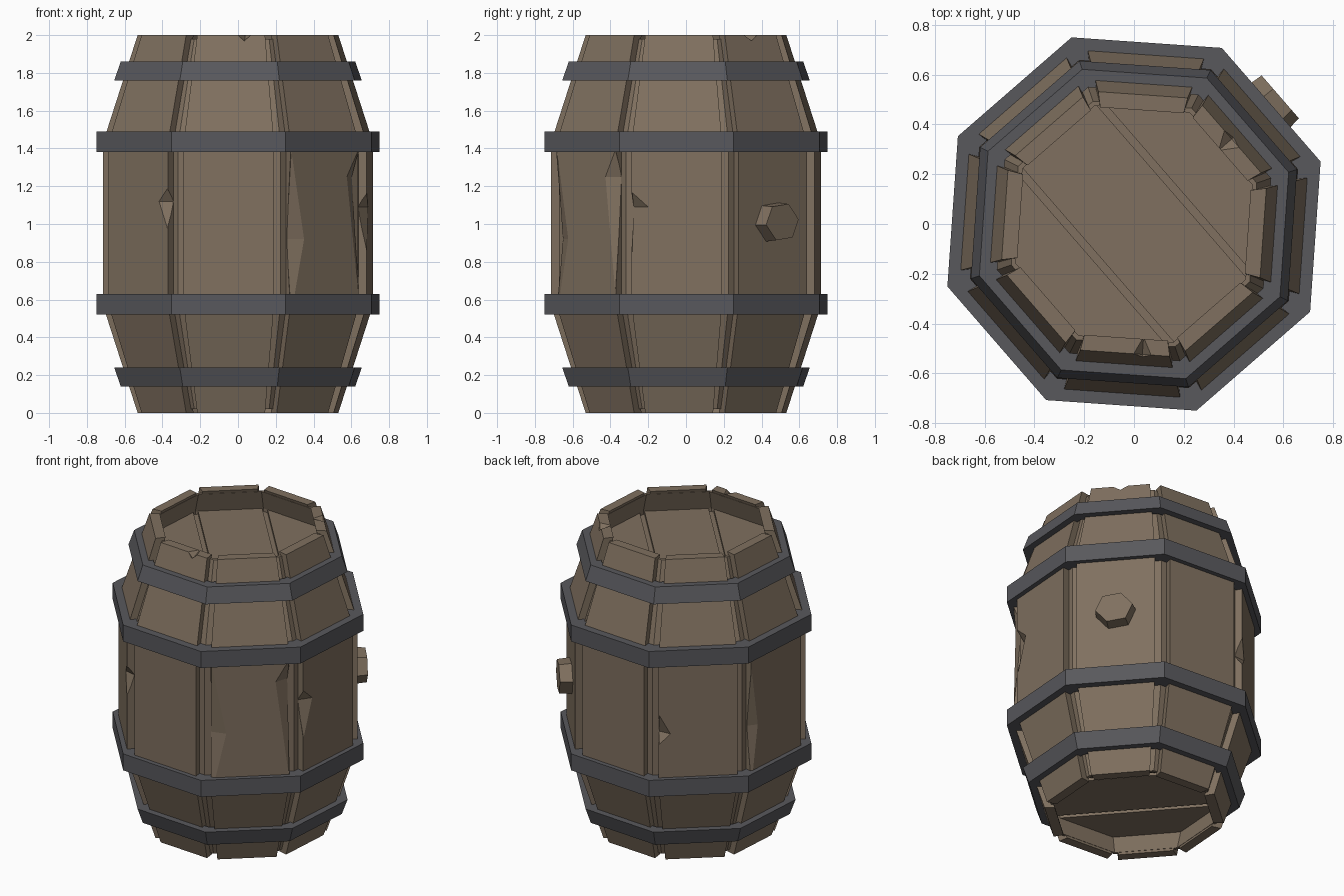
import bpy, bmesh, math
from mathutils import Vector

if "Cube" in bpy.data.objects:
    bpy.data.objects.remove(bpy.data.objects["Cube"])

C8 = math.cos(math.pi / 8)
FIRST = 41  # direction (degrees) of the stave carrying the plug


def material(name, rgb):
    m = bpy.data.materials.new(name)
    m.diffuse_color = (*rgb, 1)
    m.use_nodes = True
    m.node_tree.nodes["Principled BSDF"].inputs["Base Color"].default_value = m.diffuse_color
    return m


WOOD = material("brown wood", (0.215, 0.163, 0.115))
IRON = material("dark iron", (0.098, 0.098, 0.108))


def finish(bm, name, mat):
    bmesh.ops.recalc_face_normals(bm, faces=bm.faces)
    me = bpy.data.meshes.new(name)
    bm.to_mesh(me)
    bm.free()
    me.materials.append(mat)
    ob = bpy.data.objects.new(name, me)
    bpy.context.collection.objects.link(ob)
    return ob


def octagon_lathe(profile, closed):
    """Eight-sided sweep of (apothem, z) points; an open profile gets end caps."""
    bm = bmesh.new()
    rings = []
    for a, z in profile:
        ring = []
        for k in range(8):
            t = math.radians(FIRST + 22.5 + 45 * k)
            ring.append(bm.verts.new((a / C8 * math.cos(t), a / C8 * math.sin(t), z)))
        rings.append(ring)
    n = len(rings)
    for i in range(n if closed else n - 1):
        r, s = rings[i], rings[(i + 1) % n]
        for k in range(8):
            bm.faces.new((r[k], r[(k + 1) % 8], s[(k + 1) % 8], s[k]))
    if not closed:
        bm.faces.new(rings[0])
        bm.faces.new(rings[-1])
    return bm


def place(angle, r, t, z):
    """Point at outward distance r and sideways offset t for a stave direction."""
    a = math.radians(angle)
    return Vector((r * math.cos(a) - t * math.sin(a), r * math.sin(a) + t * math.cos(a), z))


# core wall seen in the gaps between staves, with recessed floors at both ends
finish(octagon_lathe([(0.50, 0.17), (0.50, 0.15), (0.462, 0.02), (0.48, 0.02), (0.655, 0.57),
                      (0.655, 1.43), (0.48, 1.98), (0.462, 1.98), (0.50, 1.85), (0.50, 1.83)],
                     False), "barrel_core", WOOD)

# head planks, three at each end
NORMAL = place(FIRST, 1, 0, 0)
for end, z0, z1 in (("bottom", 0.15, 0.19), ("top", 1.81, 1.85)):
    for i, (lo, hi) in enumerate(((-1, -0.22), (-0.19, 0.20), (0.23, 1))):
        bm = octagon_lathe([(0.505, z0), (0.505, z1)], False)
        for d, s in ((lo, -1), (hi, 1)):
            if abs(d) < 1:
                g = bm.verts[:] + bm.edges[:] + bm.faces[:]
                cut = bmesh.ops.bisect_plane(bm, geom=g, plane_co=NORMAL * d,
                                             plane_no=NORMAL * s, clear_outer=True)
                bmesh.ops.holes_fill(bm, edges=[e for e in cut["geom_cut"]
                                                if isinstance(e, bmesh.types.BMEdge)], sides=0)
        finish(bm, f"{end}_head_plank_{i + 1}", WOOD)

# iron hoops
for name, pts in (("lower_wide_hoop", (0.730, 0.52, 0.730, 0.63)),
                  ("upper_wide_hoop", (0.730, 1.38, 0.730, 1.49)),
                  ("lower_end_hoop", (0.605, 0.14, 0.638, 0.24)),
                  ("upper_end_hoop", (0.638, 1.76, 0.605, 1.86))):
    a0, z0, a1, z1 = pts
    th = 0.09 if "wide" in name else 0.07
    finish(octagon_lathe([(a0, z0), (a1, z1), (a1 - th, z1), (a0 - th, z0)], True), name, IRON)

# chips per stave: outward distance, sideways offset, height, half sizes, peak shift in z
CHIPS = {
    -139: [(0.71, 0.235, 1.12, 0.06, 0.08, 0.08, 0.17)],
    -4: [(0.71, -0.235, 1.09, 0.06, 0.10, 0.09, 0.29)],
    -49: [(0.70, -0.235, 0.92, 0.04, 0.09, 0.47, 0.40),
          (0.70, 0.235, 1.25, 0.05, 0.08, 0.14, 0.62)],
    131: [(0.71, -0.235, 0.92, 0.06, 0.08, 0.15, 0.08)],
    176: [(0.70, -0.235, 0.92, 0.04, 0.06, 0.40, 0.38)],
    -94: [(0.52, 0.07, 2.0, 0.07, 0.035, 0.04, 0.035)],
    41: [(0.52, 0.0, 2.0, 0.07, 0.045, 0.04, 0.035)],
}


def chip_cutter(angle, chips):
    bm = bmesh.new()
    for r, t, z, dr, dt, up, down in chips:
        p = [place(angle, r + dr, t, z), place(angle, r, t + dt, z),
             place(angle, r - dr, t, z), place(angle, r, t - dt, z)]
        ring = [bm.verts.new(q) for q in p]
        tips = [bm.verts.new(place(angle, r, t, z + up)), bm.verts.new(place(angle, r, t, z - down))]
        for k in range(4):
            for tip in tips:
                bm.faces.new((ring[k], ring[(k + 1) % 4], tip))
    return finish(bm, "chip_cutter", WOOD)


# staves: bent planks, narrower at the ends
for k in range(8):
    angle = FIRST + 45 * k
    if angle > 180:
        angle -= 360
    bm = bmesh.new()
    rings = []
    for z, a, w in ((0, 0.52, 0.18), (0.57, 0.70, 0.24), (1.43, 0.70, 0.24), (2, 0.52, 0.18)):
        rings.append([bm.verts.new(place(angle, r, t, z)) for r, t in
                      ((a, -w), (a, w), (a - 0.062, w - 0.012), (a - 0.062, -w + 0.012))])
    for r, s in zip(rings, rings[1:]):
        for i in range(4):
            bm.faces.new((r[i], r[(i + 1) % 4], s[(i + 1) % 4], s[i]))
    bm.faces.new(rings[0])
    bm.faces.new(rings[-1])
    stave = finish(bm, f"stave_{k + 1}", WOOD)
    if angle in CHIPS:
        cutter = chip_cutter(angle, CHIPS[angle])
        mod = stave.modifiers.new("chips", "BOOLEAN")
        mod.operation, mod.solver, mod.object = "DIFFERENCE", "EXACT", cutter
        dg = bpy.context.evaluated_depsgraph_get()
        cut_mesh = bpy.data.meshes.new_from_object(stave.evaluated_get(dg))
        stave.modifiers.clear()
        stave.data = cut_mesh
        bpy.data.objects.remove(cutter)

# hexagonal plug on one stave
bm = bmesh.new()
base, tip = [], []
for k in range(6):
    t = math.radians(60 * k + 8)
    for ring, r, d in ((base, 0.125, 0.68), (tip, 0.115, 0.778)):
        ring.append(bm.verts.new(place(FIRST, d, r * math.cos(t), 1.01 + r * 0.9 * math.sin(t))))
for k in range(6):
    bm.faces.new((base[k], base[(k + 1) % 6], tip[(k + 1) % 6], tip[k]))
bm.faces.new(base)
bm.faces.new(tip)
finish(bm, "plug", WOOD)
